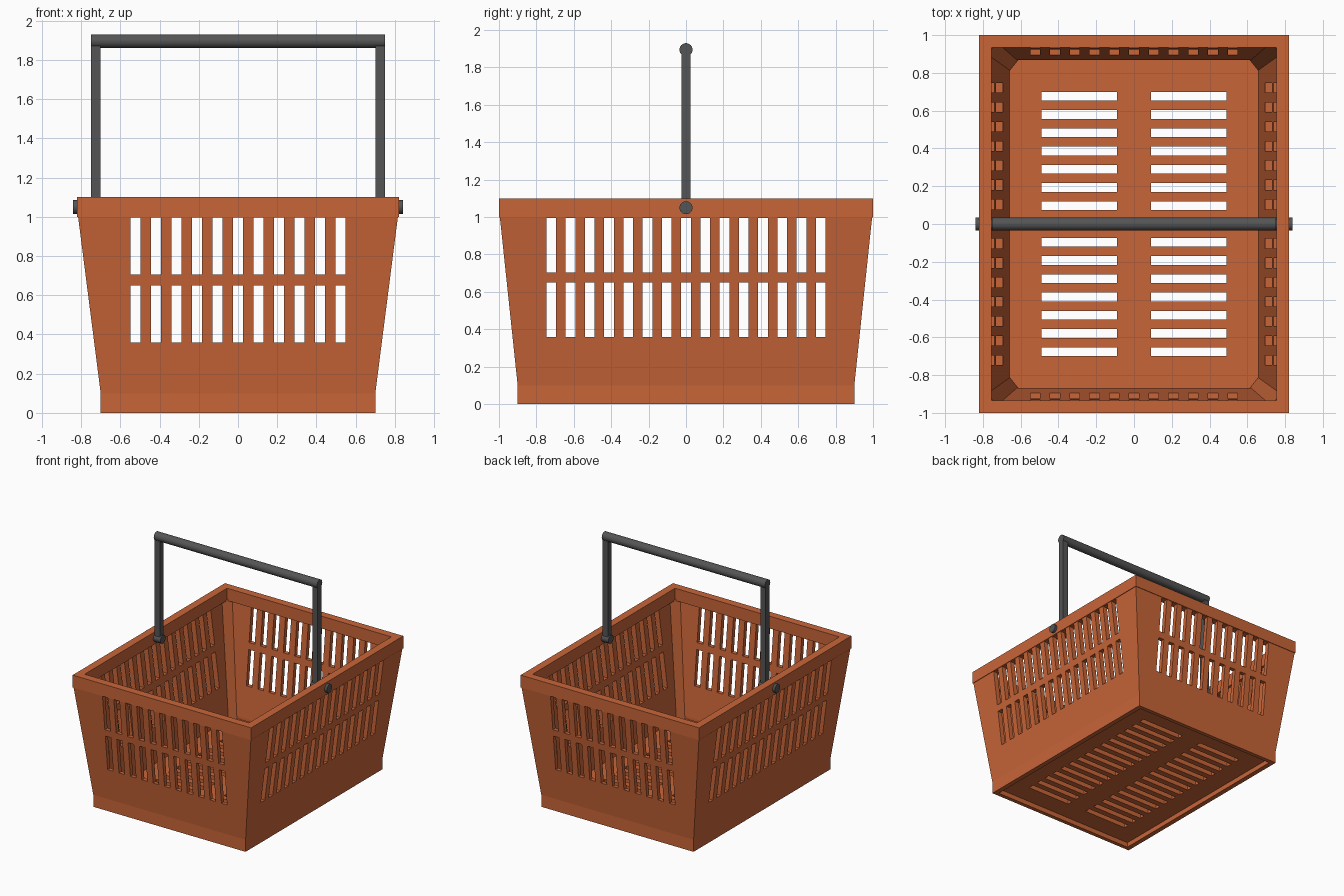
import bpy, bmesh, math
from mathutils import Matrix

if "Cube" in bpy.data.objects:
    bpy.data.objects.remove(bpy.data.objects["Cube"])


def material(name, color):
    m = bpy.data.materials.new(name)
    m.diffuse_color = color
    m.use_nodes = True
    m.node_tree.nodes["Principled BSDF"].inputs["Base Color"].default_value = m.diffuse_color
    return m


ORANGE = material("orange_plastic", (0.58, 0.13, 0.04, 1))
DARK = material("dark_grey", (0.09, 0.09, 0.09, 1))


def finish(name, bm, mat=None):
    bmesh.ops.recalc_face_normals(bm, faces=bm.faces)
    me = bpy.data.meshes.new(name)
    bm.to_mesh(me)
    bm.free()
    ob = bpy.data.objects.new(name, me)
    bpy.context.collection.objects.link(ob)
    if mat:
        me.materials.append(mat)
    return ob


def add_box(bm, lo, hi):
    size = [b - a for a, b in zip(lo, hi)]
    mid = [(a + b) / 2 for a, b in zip(lo, hi)]
    bmesh.ops.create_cube(bm, size=1, matrix=Matrix.Translation(mid) @ Matrix.Diagonal((*size, 1)))


def loft(bm, rings, closed):
    loops = [[bm.verts.new(p) for p in ring] for ring in rings]
    pairs = list(zip(loops, loops[1:] + loops[:1])) if closed else list(zip(loops, loops[1:]))
    for a, b in pairs:
        for i in range(len(a)):
            j = (i + 1) % len(a)
            bm.faces.new((a[i], a[j], b[j], b[i]))
    if not closed:
        bm.faces.new(loops[0])
        bm.faces.new(loops[-1])


def cut(ob, boxes, name):
    bm = bmesh.new()
    for lo, hi in boxes:
        add_box(bm, lo, hi)
    cutter = finish(name, bm)
    cutter.hide_render = True
    cutter.hide_set(True)
    cutter.display_type = 'WIRE'
    mod = ob.modifiers.new(name, 'BOOLEAN')
    mod.operation = 'DIFFERENCE'
    mod.solver = 'EXACT'
    mod.object = cutter


def x_cylinder(name, x0, x1, z, r):
    bm = bmesh.new()
    bmesh.ops.create_cone(bm, cap_ends=True, segments=24, radius1=r, radius2=r, depth=x1 - x0,
                          matrix=Matrix.Translation(((x0 + x1) / 2, 0, z)) @ Matrix.Rotation(math.pi / 2, 4, 'Y'))
    ob = finish(name, bm, DARK)
    bpy.ops.object.select_all(action='DESELECT')
    ob.select_set(True)
    bpy.context.view_layer.objects.active = ob
    bpy.ops.object.shade_smooth_by_angle()
    return ob


# Tapered walls with skirt and rim, one closed profile (half x, half y, z)
profile = [(.70, .90, 0), (.70, .90, .10), (.815, .995, .998), (.82, 1.0, .998), (.82, 1.0, 1.10),
           (.755, .935, 1.10), (.755, .935, .998), (.775, .96, .998), (.66, .867, .10), (.66, .867, 0)]
bm = bmesh.new()
loft(bm, [[(x, y, z), (-x, y, z), (-x, -y, z), (x, -y, z)] for x, y, z in profile], True)
walls = finish("basket_walls", bm, ORANGE)

# Two rows of slots through front/back and both sides
ROWS = [(.36, .65), (.705, .995)]
W = .026
front = [((-.523 + i * .1046 - W, -1.2, a), (-.523 + i * .1046 + W, 1.2, b))
         for i in range(11) for a, b in ROWS]
side = [((-1.2, -.721 + i * .103 - W, a), (1.2, -.721 + i * .103 + W, b))
        for i in range(15) for a, b in ROWS]
cut(walls, front, "front_slot_cutter")
cut(walls, side, "side_slot_cutter")

# Slotted floor, raised a little above the ground
bm = bmesh.new()
add_box(bm, (-.67, -.877, .04), (.67, .877, .08))
floor = finish("basket_floor", bm, ORANGE)
cut(floor, [((s * .29 - .2, (i - 7) * .0967 - .023, -.1), (s * .29 + .2, (i - 7) * .0967 + .023, .2))
            for s in (-1, 1) for i in range(15)], "floor_slot_cutter")

# Slanted corner braces inside the walls
for sx in (-1, 1):
    for sy in (-1, 1):
        bm = bmesh.new()
        loft(bm, [[(sx * (x - .02), sy * (y - .02), z), (sx * (x - .10), sy * (y - .02), z),
                   (sx * (x - .02), sy * (y - .12), z)]
                  for x, y, z in ((.70, .90, .06), (.815, .995, 1.01))], False)
        finish("corner_brace", bm, ORANGE)

# Handle: grip, two uprights, two pivot bolts
x_cylinder("handle_grip", -.75, .75, 1.895, .035)
for s in (-1, 1):
    bm = bmesh.new()
    add_box(bm, (s * .725 - .025, -.025, 1.03), (s * .725 + .025, .025, 1.895))
    finish("handle_upright", bm, DARK)
    x_cylinder("pivot_bolt", s * .765 - .075, s * .765 + .075, 1.05, .035)
